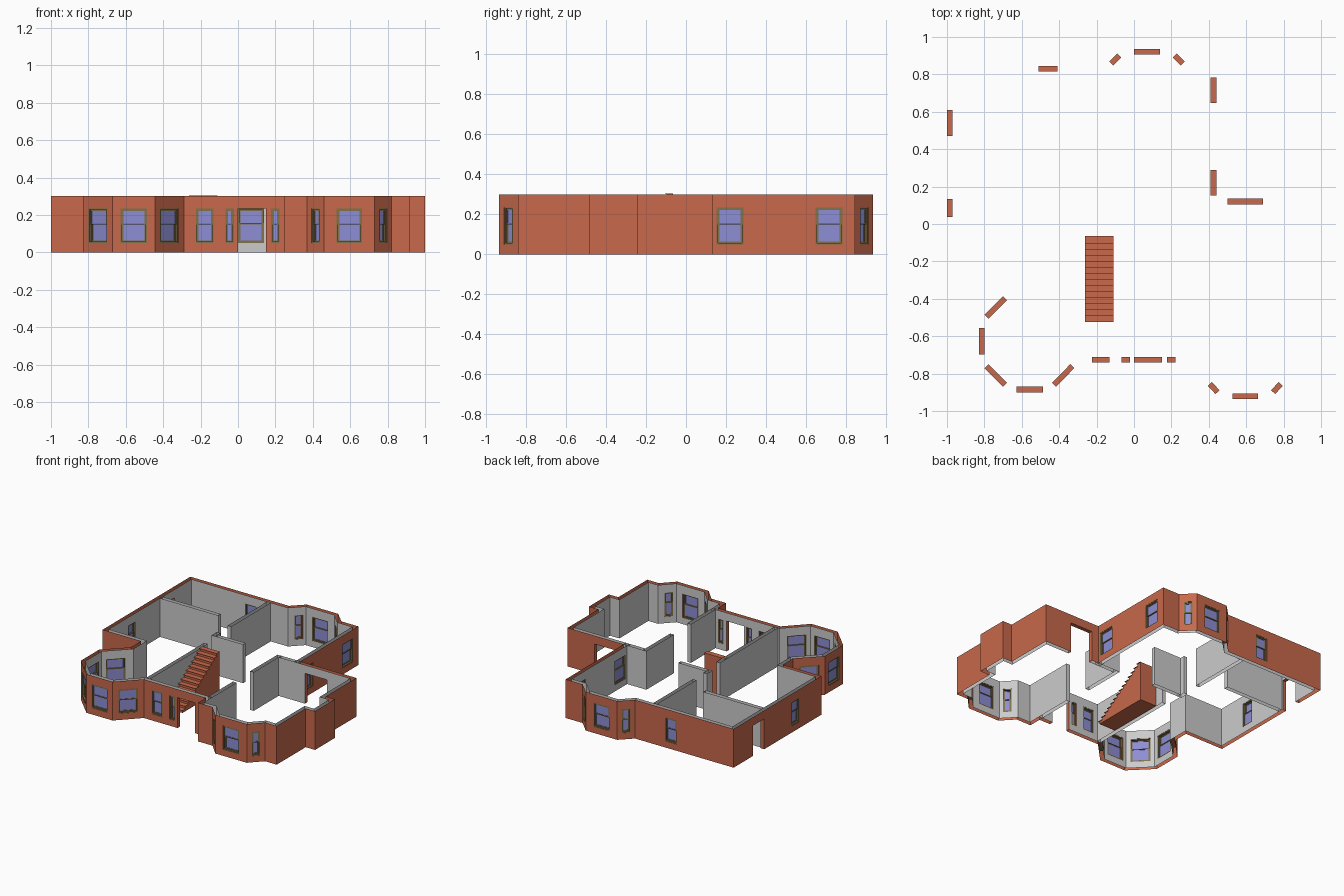
import bpy, bmesh
from mathutils import Vector

if "Cube" in bpy.data.objects:
    bpy.data.objects.remove(bpy.data.objects["Cube"])

H, T = 0.3, 0.03            # wall height, wall thickness
Z0, Z1 = 0.05, 0.235        # window sill and head heights


def material(name, rgb):
    m = bpy.data.materials.new(name)
    m.diffuse_color = (*rgb, 1)
    m.use_nodes = True
    m.node_tree.nodes["Principled BSDF"].inputs["Base Color"].default_value = m.diffuse_color
    return m


BRICK = material("brick", (0.58, 0.14, 0.07))
FRAME = material("frame", (0.22, 0.17, 0.07))
GLASS = material("glass", (0.27, 0.27, 0.66))


def finish(bm, name, mat=None):
    me = bpy.data.meshes.new(name)
    bm.to_mesh(me)
    bm.free()
    ob = bpy.data.objects.new(name, me)
    bpy.context.collection.objects.link(ob)
    if mat:
        me.materials.append(mat)
    return ob


def quad(bm, *pts):
    bm.faces.new([bm.verts.new(p) for p in pts])


def panel(bm, at, s0, s1, z0, z1, flip=False):
    """Vertical quad; at(s, z) gives the point at distance s along a wall."""
    p = [at(s0, z0), at(s1, z0), at(s1, z1), at(s0, z1)]
    quad(bm, *(reversed(p) if flip else p))


def box(bm, at, s0, s1, z0, z1, d0, d1):
    """Box in wall space; at(s, z, depth)."""
    v = [bm.verts.new(at(s, z, d)) for d in (d0, d1) for z in (z0, z1) for s in (s0, s1)]
    for f in ((0, 1, 3, 2), (4, 6, 7, 5), (0, 4, 5, 1), (2, 3, 7, 6), (0, 2, 6, 4), (1, 5, 7, 3)):
        bm.faces.new([v[i] for i in f])


# Outer footprint, counter-clockwise from the front entrance
outline = [Vector(p) for p in (
    (-.29, -.74), (.245, -.74), (.245, -.84), (.37, -.84), (.46, -.935), (.73, -.935),
    (.82, -.84), (.92, -.84), (.92, -.485), (1, -.485), (1, -.24), (.92, -.24),
    (.92, .135), (.44, .135), (.44, .845), (.295, .845), (.205, .935), (-.065, .935),
    (-.155, .845), (-1, .845), (-1, -.23), (-.67, -.23), (-.67, -.355), (-.83, -.515),
    (-.83, -.74), (-.67, -.9), (-.445, -.9))]

# Openings: x, y, width, is it a doorway
openings = [
    (-.178, -.74, .095, 0), (-.045, -.74, .045, 0), (.075, -.74, .15, 1), (.2, -.74, .045, 0),
    (.415, -.887, .06, 0), (.595, -.935, .135, 0), (.775, -.887, .06, 0),
    (.595, .135, .19, 1), (.44, .22, .135, 0), (.44, .715, .135, 0),
    (.25, .89, .06, 0), (.07, .935, .14, 0), (-.11, .89, .06, 0), (-.46, .845, .1, 0),
    (-1, .54, .14, 1), (-1, .085, .095, 0), (-.75, -.435, .14, 0), (-.83, -.627, .14, 0),
    (-.75, -.82, .14, 0), (-.557, -.9, .14, 0), (-.367, -.82, .14, 0)]

n = len(outline)


def inner_corner(i):
    """Mitred inner corner of the footprint."""
    p = outline[i]
    d0, d1 = (p - outline[i - 1]).normalized(), (outline[(i + 1) % n] - p).normalized()
    n0, n1 = Vector((-d0.y, d0.x)), Vector((-d1.y, d1.x))
    return p + (n0 + n1) * T / (1 + n0.dot(n1))


inner = [inner_corner(i) for i in range(n)]
outer_bm, inner_bm, frame_bm, glass_bm = (bmesh.new() for _ in range(4))

for i in range(n):
    a, b = outline[i], outline[(i + 1) % n]
    d = (b - a).normalized()
    nrm = Vector((-d.y, d.x))

    def at(s, z, depth=0.0):
        p = a + d * s + nrm * depth
        return (p.x, p.y, z)

    def at_in(s, z):
        return at(s, z, T)

    # openings lying on this wall
    cuts = []
    for x, y, w, door in openings:
        v = Vector((x, y)) - a
        if abs(v.dot(nrm)) < 0.012 and w / 2 < v.dot(d) < (b - a).length - w / 2 + .01:
            cuts.append((v.dot(d) - w / 2, v.dot(d) + w / 2, door))
    cuts.sort()

    # outer brick skin and inner plain skin, open at top and bottom
    ends_in = ((inner[i] - a).dot(d), (inner[(i + 1) % n] - a).dot(d))
    for bm, f, (s, end), flip in ((outer_bm, at, (0, (b - a).length), False),
                                  (inner_bm, at_in, ends_in, True)):
        for s0, s1, door in cuts:
            panel(bm, f, s, s0, 0, H, flip)
            panel(bm, f, s0, s1, Z1, H, flip)
            if not door:
                panel(bm, f, s0, s1, 0, Z0, flip)
            s = s1
        panel(bm, f, s, end, 0, H, flip)

    for s0, s1, door in cuts:
        z0 = 0 if door else Z0
        # brick reveals
        quad(outer_bm, at(s0, z0), at(s0, Z1), at_in(s0, Z1), at_in(s0, z0))
        quad(outer_bm, at(s1, z0), at_in(s1, z0), at_in(s1, Z1), at(s1, Z1))
        quad(outer_bm, at(s0, Z1), at(s1, Z1), at_in(s1, Z1), at_in(s0, Z1))
        if door:
            continue
        quad(outer_bm, at(s0, z0), at_in(s0, z0), at_in(s1, z0), at(s1, z0))
        # sash window: outer frame, then upper and lower sashes with glass
        e, zm = .007, (Z0 + Z1) / 2 + .01
        for u0, u1, v0, v1, d0, d1 in ((s0, s1, Z0, Z1, .002, .028),
                                       (s0 + e, s1 - e, zm - .004, Z1 - e, .008, .015),
                                       (s0 + e, s1 - e, Z0 + e, zm + .004, .015, .022)):
            box(frame_bm, at, u0, u0 + e, v0, v1, d0, d1)
            box(frame_bm, at, u1 - e, u1, v0, v1, d0, d1)
            box(frame_bm, at, u0 + e, u1 - e, v0, v0 + e, d0, d1)
            box(frame_bm, at, u0 + e, u1 - e, v1 - e, v1, d0, d1)
            if d0 > .005:
                mid = (d0 + d1) / 2
                panel(glass_bm, lambda s, z: at(s, z, mid), u0 + e, u1 - e, v0 + e, v1 - e)

finish(outer_bm, "outer_walls", BRICK)
finish(inner_bm, "inner_walls")
finish(frame_bm, "window_frames", FRAME)
finish(glass_bm, "window_glass", GLASS)

# Room partitions, open at top and bottom like the outer walls
partitions = {
    "stair_wall": (-.29, -.71, -.26, 0), "back_left_wall": (-.97, .43, -.47, .46),
    "back_room_wall": (-.32, .33, -.29, .815), "hall_end_wall": (-.29, .135, -.05, .165),
    "hall_stub_wall": (-.32, .135, -.29, .2), "right_room_wall_front": (.245, -.72, .275, -.41),
    "right_room_wall_back": (.245, -.2, .275, .135), "right_room_wall_end": (.275, .105, .44, .135)}
for name, (x0, y0, x1, y1) in partitions.items():
    bm = bmesh.new()
    c = [(x0, y0), (x1, y0), (x1, y1), (x0, y1)]
    for p, q in zip(c, c[1:] + c[:1]):
        quad(bm, (*p, 0), (*q, 0), (*q, H), (*p, H))
    finish(bm, name)

# Staircase: stepped solid plus overhanging treads
steps, y0, y1, top = 14, -.515, -.065, .305
run, rise = (y1 - y0) / steps, top / steps
prof = [(y0, 0)]
for k in range(steps):
    prof += [(y0 + k * run, (k + 1) * rise - .004), (y0 + (k + 1) * run, (k + 1) * rise - .004)]
prof.append((y1, 0))
bm = bmesh.new()
face = bm.faces.new([bm.verts.new((-.255, y, z)) for y, z in prof])
ext = bmesh.ops.extrude_face_region(bm, geom=[face])
bmesh.ops.translate(bm, vec=(.14, 0, 0),
                    verts=[v for v in ext["geom"] if isinstance(v, bmesh.types.BMVert)])
for k in range(steps):
    box(bm, lambda s, z, d: (s, d, z), -.262, -.11, (k + 1) * rise - .004, (k + 1) * rise,
        y0 + k * run - .008, y0 + (k + 1) * run)
bmesh.ops.recalc_face_normals(bm, faces=bm.faces)
finish(bm, "staircase", BRICK)
